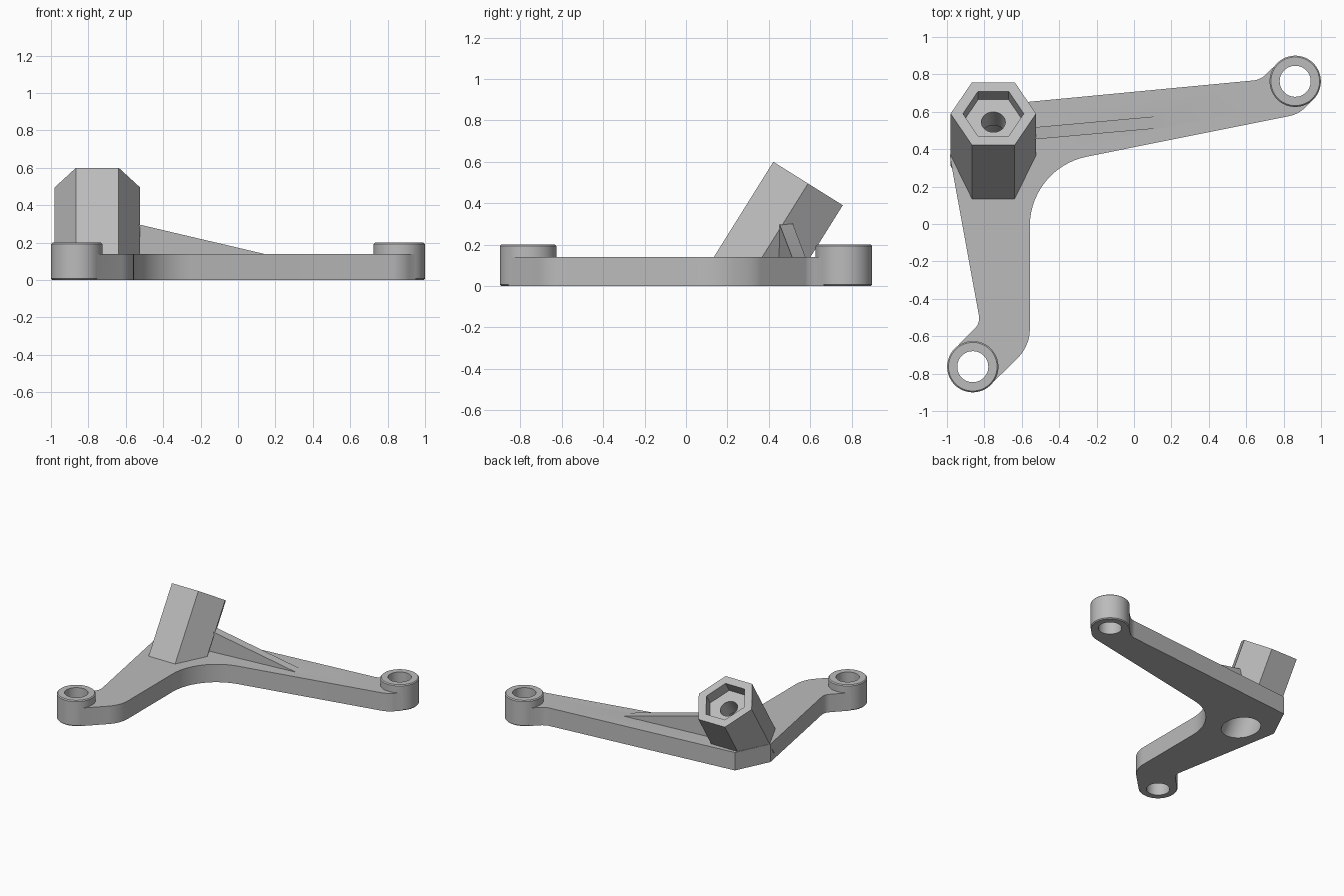
import bpy, bmesh, math
from mathutils import Matrix, Vector

cube = bpy.data.objects.get("Cube")
if cube:
    bpy.data.objects.remove(cube)

grey = bpy.data.materials.new("plain_grey")
grey.use_nodes = True
grey.diffuse_color = (0.5, 0.5, 0.5, 1)
grey.node_tree.nodes["Principled BSDF"].inputs["Base Color"].default_value = (0.5, 0.5, 0.5, 1)


def ngon(n, r):
    return [(r * math.cos(2 * math.pi * i / n), r * math.sin(2 * math.pi * i / n)) for i in range(n)]


def prism(name, pts, z0, z1, matrix=Matrix(), chamfer=0, floor=None):
    """Extrude an outline along z, optionally chamfer its rims and trim it at a floor height."""
    bm = bmesh.new()
    face = bm.faces.new([bm.verts.new((x, y, z0)) for x, y in pts])
    res = bmesh.ops.extrude_face_region(bm, geom=[face])
    top = [v for v in res["geom"] if isinstance(v, bmesh.types.BMVert)]
    bmesh.ops.translate(bm, verts=top, vec=(0, 0, z1 - z0))
    if chamfer:
        rims = [e for e in bm.edges if abs(e.verts[0].co.z - e.verts[1].co.z) < 1e-5]
        bmesh.ops.bevel(bm, geom=rims, offset=chamfer, segments=1, affect='EDGES')
    bmesh.ops.transform(bm, matrix=matrix, verts=bm.verts)
    if floor is not None:
        bmesh.ops.bisect_plane(bm, geom=bm.verts[:] + bm.edges[:] + bm.faces[:],
                               plane_co=(0, 0, floor), plane_no=(0, 0, 1), clear_inner=True)
        bmesh.ops.holes_fill(bm, edges=[e for e in bm.edges if e.is_boundary])
    bmesh.ops.recalc_face_normals(bm, faces=bm.faces)
    mesh = bpy.data.meshes.new(name)
    bm.to_mesh(mesh)
    bm.free()
    mesh.materials.append(grey)
    obj = bpy.data.objects.new(name, mesh)
    bpy.context.collection.objects.link(obj)
    return obj


def rounded(corners, n=14):
    """Round each (x, y, tangent length) corner with a circular arc."""
    out = []
    for i, (x, y, t) in enumerate(corners):
        c = Vector((x, y))
        if not t:
            out.append((x, y))
            continue
        a = (Vector(corners[i - 1][:2]) - c).normalized()
        b = (Vector(corners[(i + 1) % len(corners)][:2]) - c).normalized()
        w = math.sin(a.angle(b) / 2)
        p, q = c + a * t, c + b * t
        for k in range(n + 1):
            u = k / n
            f, g, h = (1 - u) ** 2, 2 * w * u * (1 - u), u * u
            out.append(tuple((p * f + c * g + q * h) / (f + g + h)))
    return out


def combine(target, tool, operation):
    mod = target.modifiers.new("combine", 'BOOLEAN')
    mod.operation, mod.object, mod.solver = operation, tool, 'EXACT'
    bpy.context.view_layer.objects.active = target
    bpy.ops.object.modifier_apply(modifier=mod.name)
    bpy.data.objects.remove(tool)


# Two-armed plate
EX, EY, K = 0.862, 0.763, 0.096
plate = prism("bracket", rounded([
    (-EX + K, -EY - K, 0), (-0.557, -0.652, 0.09), (-0.557, 0.299, 0.31),
    (0.88, 0.587, 0.05), (EX + K, EY - K, 0), (EX - K, EY + K, 0),
    (0.676, 0.771, 0.04), (-0.86, 0.625, 0), (-0.985, 0.365, 0),
    (-0.822, -0.529, 0.04), (-EX - K, -EY + K, 0)]), 0, 0.14)

# Ring bosses at the arm ends
ends = [Matrix.Translation((s * EX, s * EY, 0)) for s in (-1, 1)]
for m in ends:
    combine(plate, prism("boss", ngon(64, 0.137), 0, 0.2, m, chamfer=0.007), 'UNION')

# Tilted hexagonal socket
tilt = Matrix.Translation((-0.752, 0.59, 0.495)) @ Matrix.Rotation(math.radians(-32), 4, 'X')
combine(plate, prism("socket", ngon(6, 0.2285), -0.8, 0, tilt, floor=0.05), 'UNION')

# Sloping rib, its side profile stood upright and sheared along the long arm
upright = Matrix(((1, 0, 0, 0), (0.0894, 0, 1, 0.5325), (0, 1, 0, 0), (0, 0, 0, 1)))
side = [(-0.7, 0.05), (0.16, 0.05), (0.16, 0.135), (-0.7, 0.337)]
combine(plate, prism("rib", side, -0.0325, 0.0325, upright), 'UNION')

# Bores: boss holes, hexagonal recess, through hole and wide bore from below
for m in ends:
    combine(plate, prism("boss_hole", ngon(48, 0.083), -0.1, 0.3, m), 'DIFFERENCE')
for n, r, low, high in ((6, 0.163, -0.085, 0.1), (40, 0.064, -0.4, 0), (48, 0.13, -0.9, -0.22)):
    combine(plate, prism("bore", ngon(n, r), low, high, tilt), 'DIFFERENCE')

bpy.ops.object.select_all(action='DESELECT')
plate.select_set(True)
bpy.context.view_layer.objects.active = plate
bpy.ops.object.shade_smooth_by_angle(angle=math.radians(30))
